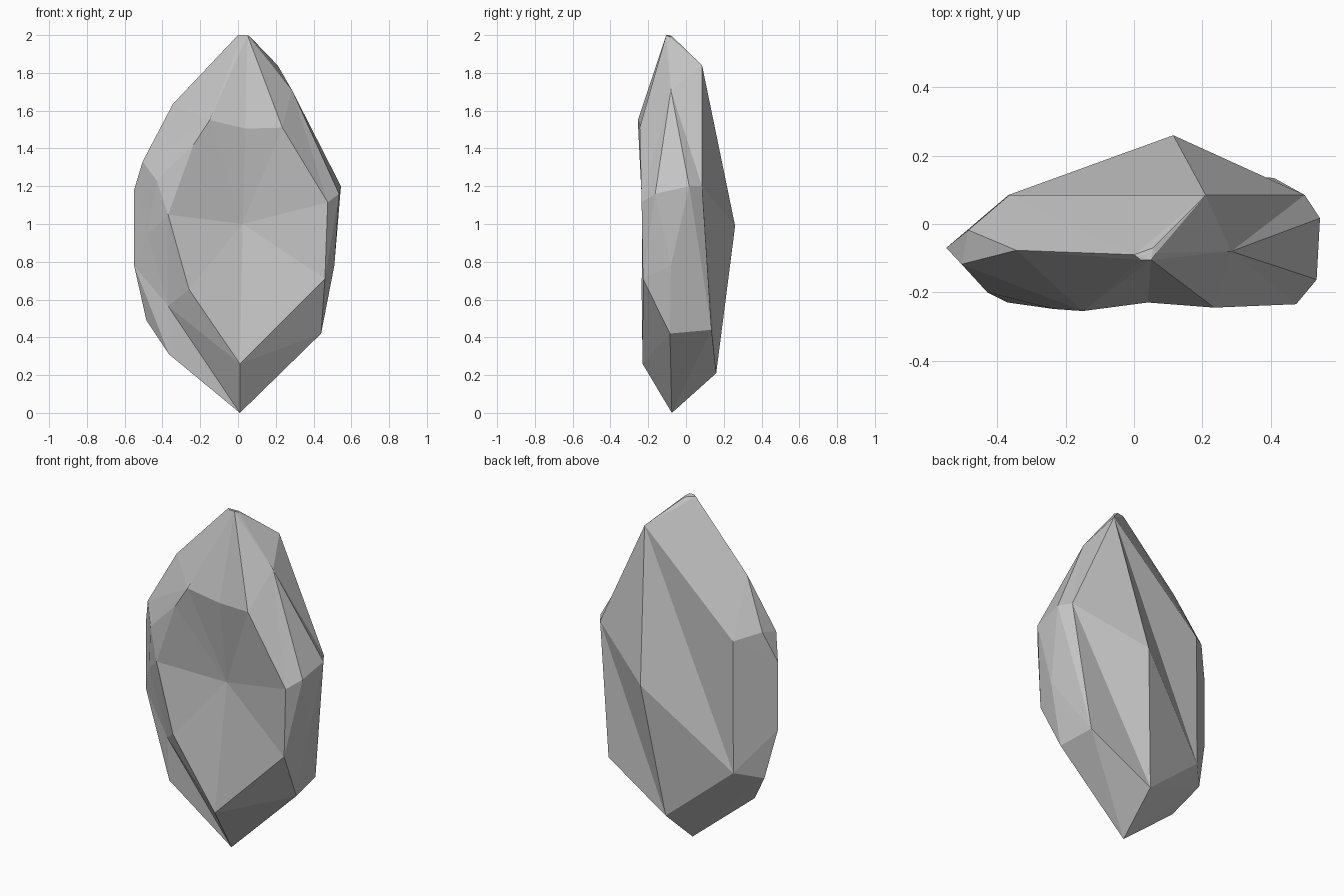
import bpy
import bmesh

cube = bpy.data.objects.get("Cube")
if cube:
    bpy.data.objects.remove(cube, do_unlink=True)

# Corners of the stone, grouped by side
tip = dict(
    tip_left=(0, -.09, 2), tip_back=(.055, -.07, 1.99), tip_right=(.065, -.085, 1.99),
    tip_front=(.02, -.105, 2), tip_corner=(.05, -.105, 2), foot=(.01, -.075, 0))
front_rim = dict(
    brow_left=(-.15, -.255, 1.55), brow_right=(.235, -.245, 1.51),
    cheek_right=(.475, -.235, 1.115), hip_right=(.46, -.228, .71),
    chin=(.01, -.23, .26), hip_left=(-.26, -.235, .655),
    cheek_left=(-.37, -.23, 1.05), temple_left=(-.235, -.249, 1.42))
left_side = dict(
    shoulder=(-.345, -.077, 1.635), bevel_front=(-.505, -.118, 1.33),
    bevel_back=(-.485, -.018, 1.356), bevel_low=(-.43, -.2, 1.23),
    waist_top=(-.55, -.07, 1.18), waist_low=(-.55, -.07, .78),
    keel_back=(-.485, -.037, .49), keel_front=(-.365, -.118, .31))
right_side = dict(
    edge_back=(.545, .017, 1.2), edge_front=(.535, -.163, 1.16),
    waist_right=(.51, -.08, .78), keel_right=(.44, -.085, .42))
back_side = dict(
    crest=(.21, .085, 1.84), peak=(.115, .26, .99), wing_right=(.5, .085, 1.2),
    wing_left=(-.365, .085, 1.31), base_left=(-.368, .085, .535),
    base_mid=(.02, .16, .21), base_right=(.41, .135, .44))

bm = bmesh.new()
corner = {}
for group in (tip, front_rim, left_side, right_side, back_side):
    for name, place in group.items():
        corner[name] = bm.verts.new(place)
bmesh.ops.convex_hull(bm, input=list(bm.verts), use_existing_faces=False)


def open_patch(names):
    """Remove the faces spanned only by the named corners."""
    rim = [corner[n] for n in names]
    patch = [f for f in bm.faces if all(v in rim for v in f.verts)]
    bmesh.ops.delete(bm, geom=patch, context='FACES_ONLY')


def close_patch(name, centre):
    """Join every open edge to one new centre corner."""
    middle = corner[name] = bm.verts.new(centre)
    for edge in [e for e in bm.edges if e.is_boundary]:
        bm.faces.new((*edge.verts, middle))


def fold_inward(start, end):
    """Turn a ridge between two triangles into the crossing valley."""
    ridge = bm.edges.get((corner[start], corner[end]))
    if ridge:
        bmesh.utils.edge_rotate(ridge, True)


# Broad hollow on the front, with a notch in its upper rim
open_patch(front_rim)
left, right = corner["brow_left"], corner["brow_right"]
brow = bm.edges.get((left, right))
if brow and brow.is_boundary:
    face = brow.link_faces[0]
    notch = bmesh.utils.edge_split(brow, left, .5)[1]
    notch.co = (.04, -.23, 1.505)
    top = next(v for v in face.verts if v not in (left, right, notch))
    bmesh.utils.face_split(face, notch, top)
close_patch("hollow", (.025, -.14, 1))

# Ledge chipped from the lower left, then the facets of the left flank
open_patch(("foot", "chin", "hip_left", "cheek_left", "keel_front", "waist_low"))
close_patch("ledge", (-.37, -.13, .565))
open_patch(("waist_top", "waist_low", "ledge", "cheek_left", "bevel_low", "bevel_front"))
close_patch("flank", (-.48, -.14, .945))

# Raised corner on the upper right
open_patch(("tip_corner", "tip_right", "brow_right", "cheek_right", "edge_front",
            "edge_back", "wing_right", "crest"))
close_patch("shoulder_right", (.285, -.08, 1.71))

# Valleys on the back
bmesh.ops.recalc_face_normals(bm, faces=list(bm.faces))
fold_inward("peak", "wing_left")
fold_inward("peak", "base_right")

# Tidy loose leftovers
bmesh.ops.delete(bm, geom=[e for e in bm.edges if not e.link_faces], context='EDGES')
bmesh.ops.delete(bm, geom=[v for v in bm.verts if not v.link_faces], context='VERTS')
bmesh.ops.recalc_face_normals(bm, faces=list(bm.faces))

mesh = bpy.data.meshes.new("faceted_stone")
bm.to_mesh(mesh)
bm.free()

# Plain grey stone
grey = (.55, .55, .55, 1)
stone = bpy.data.materials.new("stone grey")
stone.use_nodes = True
stone.diffuse_color = grey
shader = next(n for n in stone.node_tree.nodes if n.type == 'BSDF_PRINCIPLED')
shader.inputs["Base Color"].default_value = grey
mesh.materials.append(stone)

rock = bpy.data.objects.new("faceted_stone", mesh)
bpy.context.collection.objects.link(rock)
